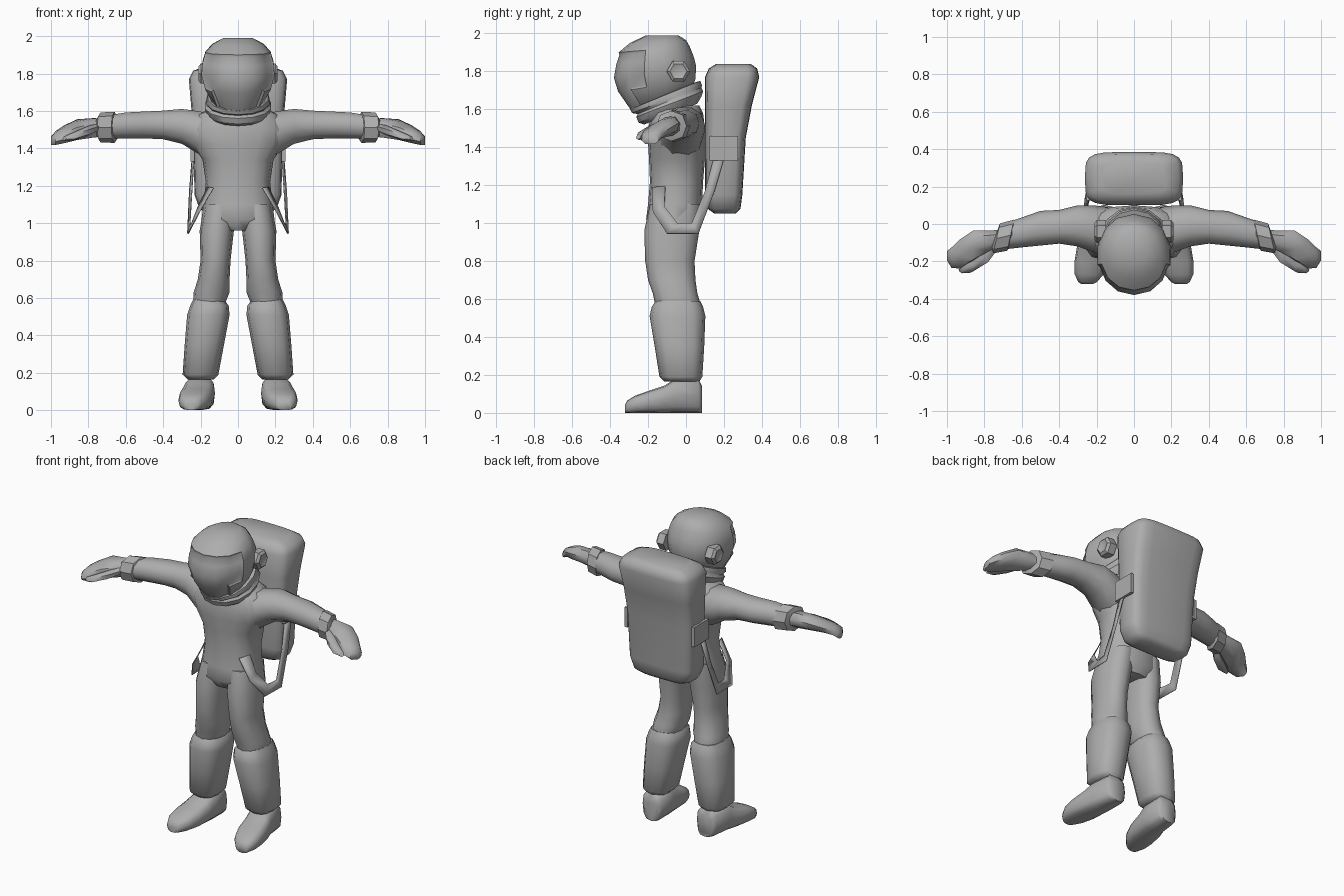
import bpy, bmesh, math
from mathutils import Vector as V

suit = bpy.data.materials.new("suit_grey")
suit.diffuse_color = (0.42, 0.42, 0.42, 1)


def finish(name, bm, mirror=False, angle=50):
    bmesh.ops.recalc_face_normals(bm, faces=bm.faces)
    me = bpy.data.meshes.new(name)
    bm.to_mesh(me)
    bm.free()
    ob = bpy.data.objects.new(name, me)
    bpy.context.collection.objects.link(ob)
    me.materials.append(suit)
    bpy.ops.object.select_all(action='DESELECT')
    ob.select_set(True)
    bpy.context.view_layer.objects.active = ob
    bpy.ops.object.shade_smooth_by_angle(angle=math.radians(angle))
    if mirror:
        ob.modifiers.new("mirror", 'MIRROR').use_mirror_merge = False
    return ob


def loft(rings, sides=12, n=2.3):
    """Skin a list of superellipse rings (centre, half axis u, half axis v)."""
    bm = bmesh.new()

    def p(t):
        return math.copysign(abs(t) ** (2 / n), t) if abs(t) > 1e-6 else 0
    loops = []
    for c, u, v in rings:
        loops.append([bm.verts.new(V(c) + V(u) * p(math.cos(a)) + V(v) * p(math.sin(a)))
                      for a in (2 * math.pi * i / sides for i in range(sides))])
    for a, b in zip(loops, loops[1:]):
        for i in range(sides):
            j = (i + 1) % sides
            bm.faces.new((a[i], a[j], b[j], b[i]))
    bm.faces.new(loops[0])
    bm.faces.new(loops[-1])
    return bm


def level(z, x0, x1, y0, y1):
    """Horizontal ring from its bounds."""
    return (((x0 + x1) / 2, (y0 + y1) / 2, z), (0, (y0 - y1) / 2, 0), ((x1 - x0) / 2, 0, 0))


def tilted(y0, z0, y1, z1, rx):
    """Ring tilted about x, from its front and back points."""
    return ((0, (y0 + y1) / 2, (z0 + z1) / 2), (0, (y0 - y1) / 2, (z0 - z1) / 2), (rx, 0, 0))


# helmet with slightly sunken visor
bm = loft([tilted(-.30, 1.60, .03, 1.71, .14), tilted(-.365, 1.69, .05, 1.76, .18),
           tilted(-.388, 1.765, .053, 1.83, .20), tilted(-.375, 1.84, .04, 1.88, .195),
           tilted(-.355, 1.90, .02, 1.93, .178), tilted(-.295, 1.95, 0, 1.965, .14),
           tilted(-.21, 1.99, -.04, 1.99, .08)], 14, 2.1)
bm.normal_update()
visor = [f for f in bm.faces
         if f.normal.y < -.25 and 1.62 < f.calc_center_median().z < 1.89]
bmesh.ops.inset_region(bm, faces=visor, thickness=.012, depth=-.008)
finish("helmet", bm)

# ear discs
finish("ear_disc", loft([((x, -.04, 1.80), (0, r, 0), (0, 0, r))
                         for x, r in ((.15, .062), (.198, .062), (.212, .045), (.205, .03))], 6, 2), True, 30)

# two tilted collar rings
finish("collar", loft([tilted(-.22, 1.52, .06, 1.63, .15), tilted(-.25, 1.53, .08, 1.665, .17),
                       tilted(-.262, 1.56, .09, 1.695, .182), tilted(-.255, 1.575, .08, 1.715, .17),
                       tilted(-.285, 1.58, .085, 1.725, .172), tilted(-.295, 1.60, .075, 1.75, .165),
                       tilted(-.27, 1.61, .04, 1.74, .14)], 14, 2.1), angle=35)

# torso
finish("torso", loft([level(z, -x, x, y0, y1) for z, x, y0, y1 in (
    (1.62, .13, -.16, .07), (1.58, .22, -.18, .09), (1.50, .27, -.20, .10), (1.42, .245, -.20, .10),
    (1.34, .19, -.195, .10), (1.22, .172, -.19, .09), (1.10, .185, -.20, .085),
    (1.02, .195, -.21, .08), (.96, .12, -.17, .05))], 16, 2.4))

# legs
finish("leg", loft([level(*r) for r in (
    (1.10, .01, .18, -.19, .08), (.96, .022, .205, -.22, .07), (.80, .04, .20, -.215, .045),
    (.70, .045, .215, -.20, .05), (.63, .045, .237, -.175, .06), (.58, .065, .24, -.165, .075),
    (.52, .08, .24, -.15, .07))], 12, 2.3), True)

# boot shafts
finish("boot_shaft", loft([level(*r) for r in (
    (.59, .075, .24, -.16, .075), (.56, .05, .255, -.18, .09), (.51, .045, .272, -.192, .102),
    (.35, .075, .285, -.165, .096), (.19, .105, .296, -.14, .086), (.165, .13, .27, -.115, .07))],
    12, 2.6), True)

# shoes, skinned from heel to toe
finish("shoe", loft([((cx, y, zt / 2), (w, 0, 0), (0, 0, zt / 2)) for y, cx, w, zt in (
    (.085, .195, .05, .14), (.065, .197, .072, .18), (-.06, .205, .082, .18), (-.11, .215, .088, .145),
    (-.20, .228, .09, .115), (-.27, .24, .077, .09), (-.31, .248, .05, .065), (-.322, .25, .03, .04))],
    12, 3), True, 60)

# arms
finish("arm", loft([((x, (y0 + y1) / 2, (z0 + z1) / 2), (0, (y1 - y0) / 2, 0), (0, 0, (z1 - z0) / 2))
                    for x, y0, y1, z0, z1 in (
    (.14, -.17, .09, 1.33, 1.59), (.22, -.15, .10, 1.37, 1.605), (.30, -.12, .10, 1.42, 1.615),
    (.40, -.105, .075, 1.445, 1.605), (.50, -.115, .07, 1.45, 1.60), (.60, -.125, .035, 1.45, 1.595),
    (.69, -.135, .005, 1.45, 1.58))], 10, 2.2), True)

# glove cuffs
finish("glove_cuff", loft([((x, y, 1.512), (.018, -r, 0), (0, 0, r))
                           for x, y, r in ((.65, -.06, .065), (.66, -.06, .083), (.735, -.077, .08),
                                           (.745, -.08, .055))], 8, 2.2), True, 35)

# mitten hands and thumbs
finish("hand", loft([((x, y, z), (0, -w, -w * .35), (0, -t * .3, t)) for x, y, z, w, t in (
    (.70, -.075, 1.51, .045, .045), (.77, -.09, 1.51, .055, .05), (.86, -.118, 1.50, .083, .045),
    (.93, -.16, 1.475, .078, .036), (.975, -.18, 1.455, .055, .03), (1.0, -.17, 1.44, .025, .022))],
    8, 2.4), True)
finish("thumb", loft([((x, y, z), (.5 * r, -.3 * r, -.9 * r), (.6 * r, .8 * r, 0)) for x, y, z, r in (
    (.76, -.13, 1.505, .03), (.81, -.185, 1.49, .037), (.88, -.235, 1.465, .03),
    (.925, -.25, 1.455, .016))], 6, 2), True)

# backpack
finish("backpack", loft([level(z, -x, x, y0, y1) for z, y0, y1, x in (
    (1.05, .15, .26, .15), (1.075, .115, .287, .205), (1.15, .10, .297, .232), (1.45, .10, .315, .24),
    (1.62, .10, .347, .25), (1.77, .10, .386, .263), (1.815, .12, .375, .24),
    (1.84, .16, .34, .17))], 20, 4.5), angle=60)


# hip straps: a flat ribbon from the hip round to the pack side
bm = bmesh.new()
outer = [(.135, -.18, 1.19), (.21, -.175, 1.06), (.268, -.10, .945), (.272, .065, .945),
         (.262, .15, 1.17), (.247, .205, 1.36)]
inner = [(.165, -.11, 1.195), (.215, -.115, 1.09), (.25, -.045, 1.0), (.26, .03, 1.0),
         (.25, .10, 1.17), (.238, .15, 1.36)]
vo, vi = ([bm.verts.new(q) for q in s] for s in (outer, inner))
for i in range(len(vo) - 1):
    bm.faces.new((vo[i], vo[i + 1], vi[i + 1], vi[i]))
strap = finish("hip_strap", bm, True, 30)
strap.modifiers.new("thickness", 'SOLIDIFY').thickness = .006

# strap anchor plates on the pack sides
bm = bmesh.new()
bmesh.ops.create_cube(bm, size=1)
for v in bm.verts:
    v.co = (.243 + v.co.x * .02, .20 + v.co.y * .15, 1.395 + v.co.z * .13)
finish("strap_anchor", bm, True, 30)
